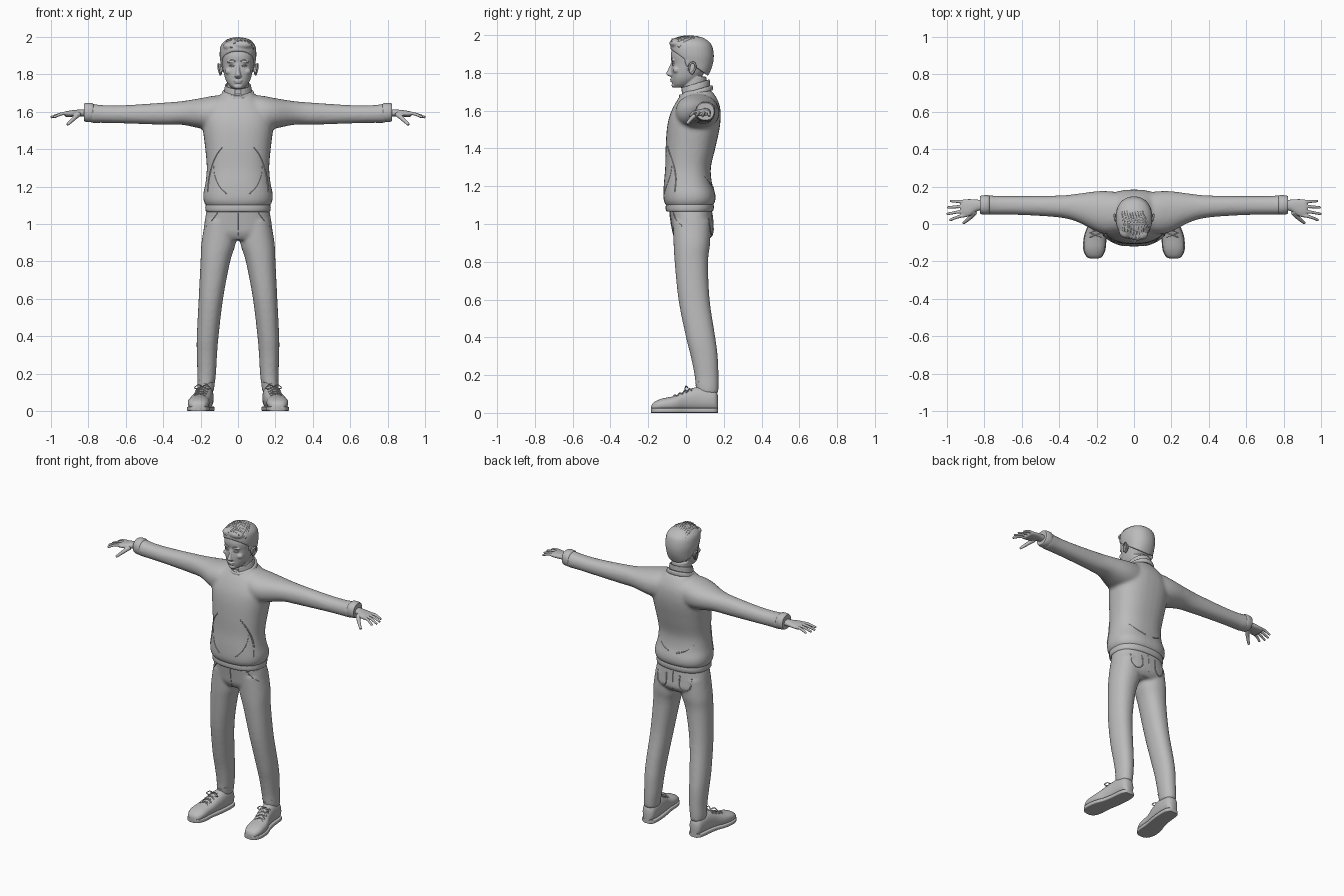
import bpy, bmesh, math
from mathutils import Vector
from mathutils.bvhtree import BVHTree

cube = bpy.data.objects.get("Cube")
if cube:
    bpy.data.objects.remove(cube)

grey = bpy.data.materials.new("plain grey")
grey.use_nodes = True
grey.diffuse_color = (0.5, 0.5, 0.5, 1)
grey.node_tree.nodes["Principled BSDF"].inputs["Base Color"].default_value = (0.5, 0.5, 0.5, 1)


def skin(bm, rings):
    """Join rings of vertices into a closed tube."""
    rows = [[bm.verts.new(p) for p in ring] for ring in rings]
    n = len(rows[0])
    for a, b in zip(rows, rows[1:]):
        for i in range(n):
            bm.faces.new((a[i], a[(i + 1) % n], b[(i + 1) % n], b[i]))
    bm.faces.new(rows[0][::-1])
    bm.faces.new(rows[-1])


def spline(rows, steps):
    """Smoothly resample rows of numbers."""
    out = []
    for i in range(len(rows) - 1):
        a, b, c, d = (rows[max(0, min(len(rows) - 1, i + k))] for k in (-1, 0, 1, 2))
        for s in range(steps):
            t = s / steps
            out.append([q + t * ((r - p) / 2 + t * (p - 2.5 * q + 2 * r - s1 / 2
                        + t * (1.5 * (q - r) + (s1 - p) / 2)))
                        for p, q, r, s1 in zip(a, b, c, d)])
    return out + [list(rows[-1])]


def loft(bm, axis, rows, power=2.2, steps=4, n=32):
    """Rows hold position on the axis, then low and high bounds on the other two."""
    others = [k for k in range(3) if k != axis]
    rings = []
    for t, a0, a1, b0, b1 in spline(rows, steps):
        ring = []
        for i in range(n):
            ang = math.tau * i / n
            c, s = math.cos(ang), math.sin(ang)
            p = Vector((t, t, t))
            p[others[0]] = (a0 + a1) / 2 + (a1 - a0) / 2 * math.copysign(abs(c) ** (2 / power), c)
            p[others[1]] = (b0 + b1) / 2 + (b1 - b0) / 2 * math.copysign(abs(s) ** (2 / power), s)
            ring.append(p)
        rings.append(ring)
    skin(bm, rings)


def upright(bm, rows, **kw):
    """Loft along z, symmetric in x."""
    loft(bm, 2, [(z, -w, w, y0, y1) for z, w, y0, y1 in rows], **kw)


def tube(bm, points, r0, r1=None, n=8, steps=4):
    pts = [Vector(p) for p in spline(points, steps)]
    rings = []
    for i, p in enumerate(pts):
        d = (pts[min(i + 1, len(pts) - 1)] - pts[max(i - 1, 0)]).normalized()
        u = d.orthogonal().normalized() if i == 0 else (u - d * u.dot(d)).normalized()
        v, t = d.cross(u), i / (len(pts) - 1)
        r = r0 + ((r0 if r1 is None else r1) - r0) * t
        rings.append([p + r * (u * math.cos(math.tau * k / n) + v * math.sin(math.tau * k / n))
                      for k in range(n)])
    skin(bm, rings)


def ball(bm, centre, size):
    made = bmesh.ops.create_uvsphere(bm, u_segments=20, v_segments=12, radius=1)["verts"]
    for v in made:
        v.co = Vector(centre) + Vector([a * b for a, b in zip(v.co, size)])


def finish(name, bm, mirror=False, voxel=0, smooth=4):
    bmesh.ops.recalc_face_normals(bm, faces=bm.faces)
    mesh = bpy.data.meshes.new(name)
    bm.to_mesh(mesh)
    bm.free()
    mesh.materials.append(grey)
    ob = bpy.data.objects.new(name, mesh)
    bpy.context.collection.objects.link(ob)
    bpy.ops.object.select_all(action="DESELECT")
    ob.select_set(True)
    bpy.context.view_layer.objects.active = ob
    bpy.ops.object.shade_smooth_by_angle(angle=math.radians(50))
    if mirror:
        ob.modifiers.new("mirror", "MIRROR").use_mirror_merge = False
    if voxel:
        m = ob.modifiers.new("blend", "REMESH")
        m.mode, m.voxel_size, m.use_smooth_shade = "VOXEL", voxel, True
        m = ob.modifiers.new("soften", "SMOOTH")
        m.factor, m.iterations = 0.5, smooth
    return ob


def surface(ob):
    bpy.context.view_layer.update()
    return BVHTree.FromObject(ob, bpy.context.evaluated_depsgraph_get())


def drape(bm, tree, points, side, r, r1=None):
    """Lay a thin seam on a surface; side -1 is the front, 1 the back."""
    hits = [tree.ray_cast(Vector((x, side, z)), Vector((0, -side, 0)))[0] for x, z in points]
    hits = [h for h in hits if h]
    if len(hits) > 1:
        tube(bm, hits, r, r1, n=6)


# Sweater: torso and sleeves blended
bm = bmesh.new()
upright(bm, [(1.09, .165, -.10, .135), (1.12, .183, -.117, .155), (1.16, .186, -.12, .155),
             (1.22, .174, -.117, .137), (1.3, .167, -.11, .132), (1.4, .175, -.108, .155),
             (1.5, .187, -.102, .177), (1.57, .19, -.088, .184), (1.63, .16, -.062, .178),
             (1.68, .105, -.03, .155), (1.71, .075, -.005, .13)], power=2.4)
loft(bm, 0, [(.05, -.04, .165, 1.51, 1.69), (.13, -.055, .175, 1.5, 1.685), (.2, -.04, .175, 1.51, 1.672),
             (.3, .01, .162, 1.53, 1.656), (.4, .035, .152, 1.53, 1.648), (.6, .048, .15, 1.537, 1.635),
             (.72, .05, .15, 1.54, 1.635), (.78, .05, .153, 1.54, 1.642), (.8, .055, .15, 1.55, 1.64)])
sweater = finish("sweater", bm, mirror=True, voxel=.01, smooth=6)
cloth = surface(sweater)

bm = bmesh.new()
upright(bm, [(1.065, .166, -.1, .137), (1.07, .173, -.106, .144), (1.09, .175, -.108, .148),
             (1.11, .172, -.105, .144)], power=2.4, steps=2)
finish("sweater_hem", bm)
bm = bmesh.new()
loft(bm, 0, [(.772, .056, .148, 1.548, 1.638), (.778, .05, .154, 1.544, 1.646),
             (.81, .051, .153, 1.545, 1.647), (.822, .056, .148, 1.55, 1.642)], steps=2)
finish("sleeve_cuffs", bm, mirror=True)

# Pouch openings and soft folds
bm = bmesh.new()
drape(bm, cloth, [(.085, 1.41), (.115, 1.37), (.14, 1.31), (.155, 1.24), (.162, 1.17)], -1, .004)
drape(bm, cloth, [(.06, 1.16), (.1, 1.2), (.125, 1.26), (.13, 1.31)], -1, .003, .001)
drape(bm, cloth, [(.03, 1.19), (.08, 1.21), (.13, 1.25)], 1, .005, .001)
finish("sweater_pouch_edges", bm, mirror=True)

# Neckband and shirt collar, rising toward the back
def band(name, low, radius_x, y0, y1, thick, height, gap):
    bm = bmesh.new()
    pts = []
    for i in range(33):
        a = -math.pi / 2 + gap + (math.tau - 2 * gap) * i / 32
        y = (y0 + y1) / 2 + (y1 - y0) / 2 * math.sin(a)
        pts.append((radius_x * math.cos(a), y, low + .3 * (y - y0)))
    for k in range(4):
        tube(bm, [(x * (1 - .02 * k), y, z + height * k / 3) for x, y, z in pts], thick, n=8, steps=1)
    finish(name, bm, voxel=.004, smooth=3)


band("neckband", 1.664, .082, -.03, .135, .008, .014, 0)
band("shirt_collar", 1.69, .07, -.022, .122, .005, .028, .22)

# Trousers
bm = bmesh.new()
upright(bm, [(1.09, .165, -.09, .135), (1.0, .18, -.078, .143), (.95, .178, -.07, .145),
             (.915, .12, -.05, .12)], power=2.4)
loft(bm, 2, [(1.02, .01, .175, -.07, .13), (.9, .012, .195, -.066, .128), (.8, .042, .2, -.06, .117),
             (.6, .08, .21, -.04, .125), (.4, .104, .22, 0, .155), (.3, .112, .22, .025, .168),
             (.2, .118, .217, .045, .172), (.14, .125, .218, .052, .172), (.1, .13, .215, .058, .17)])
trousers = finish("trousers", bm, mirror=True, voxel=.009, smooth=4)
denim = surface(trousers)
bm = bmesh.new()
drape(bm, denim, [(.05, 1.04), (.05, .97), (.085, .945), (.12, .97), (.125, 1.03)], 1, .004)
drape(bm, denim, [(.11, 1.06), (.14, 1.02), (.17, .99)], -1, .003)
drape(bm, denim, [(.135, .16), (.17, .145), (.205, .165)], -1, .004, .002)
finish("trouser_pockets", bm, mirror=True)
bm = bmesh.new()
drape(bm, denim, [(0, 1.06), (0, 1.0), (0, .94)], -1, .003)
drape(bm, denim, [(0, 1.06), (0, 1.0), (0, .94)], 1, .003)
finish("trouser_seams", bm)

# Shoes with soles and laces
outline = [(-.184, .195, .23), (-.172, .172, .252), (-.13, .155, .268), (-.06, .15, .262),
           (0, .14, .24), (.06, .132, .228), (.12, .13, .222), (.155, .136, .214), (.17, .155, .196)]
tops = (.035, .055, .075, .09, .118, .137, .132, .12, .09)
bm = bmesh.new()
loft(bm, 1, [(y, a, b, .008, t) for (y, a, b), t in zip(outline, tops)], power=2.3)
shoes = finish("shoe_uppers", bm, mirror=True)
bm = bmesh.new()
loft(bm, 1, [(y, a - .004, b + .004, 0, .026) for y, a, b in outline], power=6)
finish("shoe_soles", bm, mirror=True)
bm = bmesh.new()
for i in range(4):
    y, z, x = -.07 + .026 * i, .092 + .011 * i, .205 - .005 * i
    for s in (-1, 1):
        tube(bm, [(x - .032 * s, y, z - .012), (x, y + .01, z + .003), (x + .032 * s, y + .022, z - .006)], .0035, n=6)
for s in (-1, 1):
    tube(bm, [(.19, .012, .13), (.19 + .02 * s, 0, .142), (.19 + .042 * s, -.005, .125),
              (.19 + .025 * s, 0, .118)], .003, n=6)
finish("shoe_laces", bm, mirror=True)

# Hands
bm = bmesh.new()
loft(bm, 0, [(.78, .078, .128, 1.572, 1.615), (.84, .068, .13, 1.574, 1.612), (.88, .042, .133, 1.573, 1.608),
             (.915, .036, .13, 1.572, 1.603), (.925, .04, .125, 1.577, 1.598)])
for base, tip, end in ((.119, .123, .982), (.095, .088, .997), (.07, .053, 1.0), (.047, .02, .985)):
    tube(bm, [(.9, base, 1.59), (.94, (base * 2 + tip) / 3, 1.589), (end, tip, 1.57)], .011, .007)
tube(bm, [(.85, .065, 1.588), (.875, .035, 1.565), (.912, .004, 1.53)], .016, .008)
finish("hands", bm, mirror=True, voxel=.0035, smooth=3)

# Head: skull, neck and features blended
bm = bmesh.new()
upright(bm, [(1.722, .026, -.06, -.01), (1.74, .047, -.07, .03), (1.77, .066, -.075, .07),
             (1.81, .077, -.078, .105), (1.85, .084, -.075, .125), (1.9, .088, -.08, .132),
             (1.95, .075, -.062, .115), (1.98, .04, -.02, .07)], power=2.3)
upright(bm, [(1.62, .068, 0, .12), (1.7, .061, -.02, .112), (1.78, .06, -.01, .108)], power=2)
upright(bm, [(1.779, .01, -.082, -.05), (1.788, .019, -.1, -.05), (1.798, .016, -.105, -.05),
             (1.82, .011, -.094, -.05), (1.85, .009, -.081, -.05), (1.865, .008, -.075, -.05)], steps=3)
ball(bm, (0, -.063, 1.735), (.024, .014, .014))
ball(bm, (0, -.077, 1.766), (.024, .008, .005))
ball(bm, (0, -.075, 1.756), (.02, .009, .005))
for s in (-1, 1):
    ball(bm, (.034 * s, -.064, 1.866), (.025, .015, .007))
    ball(bm, (.045 * s, -.05, 1.815), (.025, .02, .02))
    ball(bm, (.092 * s, .032, 1.825), (.008, .02, .034))
head = finish("head", bm, voxel=.004, smooth=4)
face = surface(head)
bm = bmesh.new()
drape(bm, face, [(.014, 1.868), (.034, 1.876), (.058, 1.868)], -1, .0035, .002)
for z in (1.85, 1.839):
    drape(bm, face, [(.02, 1.844), (.035, z), (.05, 1.845)], -1, .0022)
finish("brows_and_eyelids", bm, mirror=True)
bm = bmesh.new()
for s in (-1, 1):
    tube(bm, [(.094 * s, .015, 1.81), (.1 * s, .022, 1.848), (.105 * s, .044, 1.853),
              (.103 * s, .05, 1.825), (.094 * s, .03, 1.797)], .005, n=8)
finish("ear_rims", bm)

# Hair: cap trimmed along a sloping hairline, with swept locks
bm = bmesh.new()
upright(bm, [(1.75, .055, 0, .098), (1.8, .08, -.02, .125), (1.85, .091, -.06, .143), (1.9, .098, -.08, .147),
             (1.95, .093, -.08, .135), (1.978, .07, -.058, .105), (1.991, .042, -.03, .075),
             (1.996, .012, 0, .035)], power=2.2)
bmesh.ops.bisect_plane(bm, geom=bm.verts[:] + bm.edges[:] + bm.faces[:], plane_co=(0, .02, 1.853),
                       plane_no=(0, .72, 1), clear_inner=True)
bmesh.ops.holes_fill(bm, edges=[e for e in bm.edges if e.is_boundary])
for s in (-1, 1):
    ball(bm, (.083 * s, .008, 1.862), (.009, .014, .03))
ball(bm, (.02, -.055, 1.957), (.055, .033, .026))
ball(bm, (-.045, -.04, 1.95), (.035, .035, .025))
hair = finish("hair", bm, voxel=.005, smooth=3)
scalp = surface(hair)
bm = bmesh.new()
for i in range(9):
    x = -.072 + .018 * i
    lock = []
    for k in range(6):
        y = -.075 + .035 * k
        p = scalp.ray_cast(Vector((x * (1 - .06 * k) + .012 * math.sin(k), y, 3)), Vector((0, 0, -1)))[0]
        if p and p.z > 1.85:
            lock.append(p - Vector((0, 0, .003)))
    if len(lock) > 2:
        tube(bm, lock, .007, .003)
finish("hair_locks", bm)
